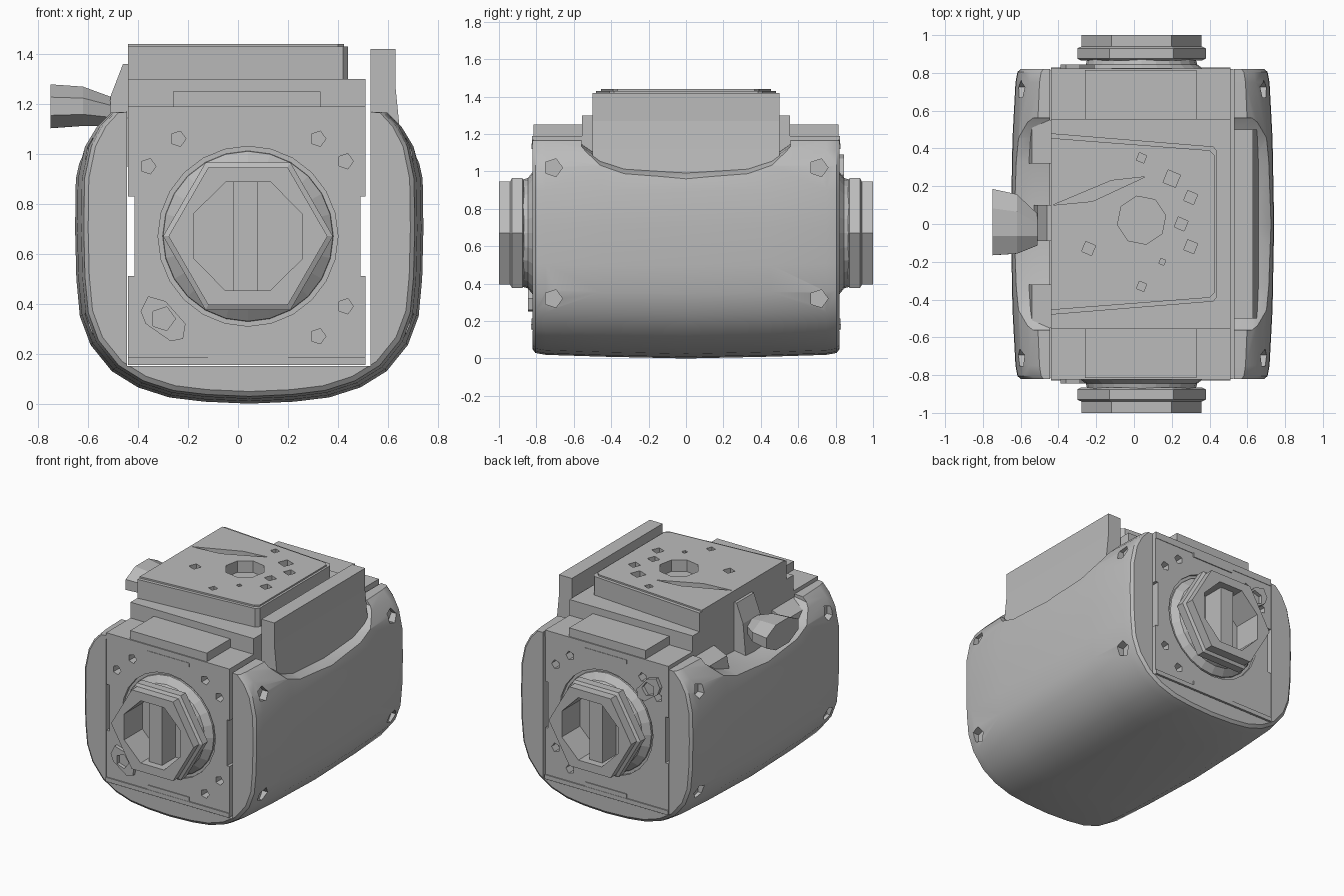
import bpy, bmesh, math

old = bpy.data.objects.get("Cube")
if old:
    bpy.data.objects.remove(old, do_unlink=True)

grey = bpy.data.materials.new("plain grey")
grey.use_nodes = True
grey.diffuse_color = (0.5, 0.5, 0.5, 1)
grey.node_tree.nodes["Principled BSDF"].inputs["Base Color"].default_value = (0.5, 0.5, 0.5, 1)

CX, HZ = 0.04, 0.67   # hub axis


def finish(name, bm):
    bmesh.ops.recalc_face_normals(bm, faces=bm.faces)
    me = bpy.data.meshes.new(name)
    bm.to_mesh(me)
    bm.free()
    me.materials.append(grey)
    ob = bpy.data.objects.new(name, me)
    bpy.context.collection.objects.link(ob)
    return ob


def place(axis, t, u, v):
    return {"x": (t, u, v), "y": (u, t, v), "z": (u, v, t)}[axis]


def loft(name, axis, rings):
    """Closed loft through rings of (position, outline)."""
    bm = bmesh.new()
    rows = [[bm.verts.new(place(axis, t, u, v)) for u, v in pts] for t, pts in rings]
    for a, b in zip(rows, rows[1:]):
        for i in range(len(a)):
            j = (i + 1) % len(a)
            bm.faces.new((a[i], a[j], b[j], b[i]))
    bm.faces.new(rows[0])
    bm.faces.new(rows[-1])
    return finish(name, bm)


def prism(name, axis, pts, lo, hi):
    return loft(name, axis, [(lo, pts), (hi, pts)])


def rect(u0, u1, v0, v1):
    return [(u0, v0), (u1, v0), (u1, v1), (u0, v1)]


def ngon(u, v, r, n, turn=0.0, squash=1.0):
    return [(u + r * math.cos(turn + math.tau * i / n),
             v + r * squash * math.sin(turn + math.tau * i / n)) for i in range(n)]


def box(name, x0, x1, y0, y1, z0, z1):
    return prism(name, "z", rect(x0, x1, y0, y1), z0, z1)


def cut(ob, cutter):
    mod = ob.modifiers.new("cut", "BOOLEAN")
    mod.operation = "DIFFERENCE"
    mod.solver = "EXACT"
    mod.object = cutter
    with bpy.context.temp_override(object=ob, active_object=ob, selected_objects=[ob]):
        bpy.ops.object.modifier_apply(modifier=mod.name)
    bpy.data.objects.remove(cutter, do_unlink=True)


def smooth(ob, angle):
    bpy.ops.object.select_all(action="DESELECT")
    ob.select_set(True)
    bpy.context.view_layer.objects.active = ob
    bpy.ops.object.shade_smooth_by_angle(angle=math.radians(angle))


# Rounded outer housing, bulging slightly along its length
half = [(0.18, 0.008), (0.32, 0.025), (0.445, 0.065), (0.55, 0.13), (0.635, 0.235), (0.678, 0.35),
        (0.692, 0.5), (0.697, 0.7), (0.694, 0.9), (0.665, 1.03), (0.62, 1.11), (0.565, 1.165), (0.47, 1.17)]
outline = [(0, 0)] + half + [(-u, v) for u, v in reversed(half)]


def ring(su, sv):
    return [(0.045 + u * su, 0.65 + (v - 0.65) * (sv if v < 0.65 else 1)) for u, v in outline]


def saddle(drop):
    """Dipped cutter outline in the side plane, lowered by drop."""
    return [(-0.56, 1.12 - drop), (-0.46, 1.05 - drop), (-0.33, 1.01 - drop), (0, 0.99 - drop),
            (0.33, 1.01 - drop), (0.46, 1.05 - drop), (0.56, 1.12 - drop), (0.56, 1.3), (-0.56, 1.3)]


steps = [(0.82, 0.925, 0.925), (0.805, 0.95, 0.955), (0.75, 0.965, 0.97), (0.45, 0.988, 0.985)]
rings = [(-y, ring(a, b)) for y, a, b in steps] + [(0, ring(1, 1))]
rings += [(y, ring(a, b)) for y, a, b in reversed(steps)]
shell = loft("housing_shell", "y", rings)
cut(shell, box("cutter", -0.445, 0.53, -1, 1, 0.15, 1.5))
# Sloping saddles under the guard and the connector, then side screw holes
cut(shell, loft("cutter", "x", [(0.5, saddle(-0.03)), (0.63, saddle(-0.015)), (0.72, saddle(0.025)), (0.8, saddle(0.09))]))
cut(shell, loft("cutter", "x", [(-0.44, saddle(-0.03)), (-0.54, saddle(-0.015)), (-0.63, saddle(0.025)), (-0.71, saddle(0.09))]))
for x0, x1 in ((-0.8, -0.56), (0.65, 0.9)):
    for y in (-0.71, 0.71):
        for z in (0.32, 1.02):
            cut(shell, prism("cutter", "x", ngon(y, z, 0.05, 5), x0, x1))
smooth(shell, 32)

# Upright side guard standing in its saddle
prism("side_guard", "y", [(0.53, 0.93), (0.53, 1.42), (0.63, 1.42), (0.63, 1.27), (0.645, 1.12),
                          (0.66, 1.0), (0.66, 0.93)], -0.5, 0.5)

# Top deck with a rim set off by a thin groove
box("top_base", -0.44, 0.51, -0.555, 0.555, 1.0, 1.3)
deck = prism("top_plate", "z", [(-0.44, -0.455), (0.4, -0.39), (0.425, -0.365),
                                (0.425, 0.365), (0.4, 0.39), (-0.44, 0.455)], 1.29, 1.44)
rim = prism("top_plate_rim", "z", [(-0.44, -0.48), (0.42, -0.41), (0.44, -0.385),
                                   (0.44, 0.385), (0.42, 0.41), (-0.44, 0.48)], 1.29, 1.43)
cut(rim, prism("cutter", "z", [(-0.5, -0.44), (0.4, -0.37), (0.4, 0.37), (-0.5, 0.44)], 1.2, 1.5))
cut(deck, prism("cutter", "z", ngon(CX, 0.02, 0.13, 8, 0.2), 1.36, 1.5))
for x, y, r in ((0.04, 0.35, 0.03), (0.04, -0.33, 0.03), (0.3, 0.14, 0.04), (0.25, 0, 0.04),
                (0.3, -0.12, 0.04), (0.2, 0.24, 0.05), (-0.24, -0.13, 0.04), (0.15, -0.2, 0.02)):
    cut(deck, prism("cutter", "z", ngon(x, y, r, 4, 0.4), 1.38, 1.5))
# Ragged slit across the deck
cut(deck, prism("cutter", "z", [(-0.43, 0.1), (-0.22, 0.12), (0.06, 0.25), (-0.12, 0.23)], 1.4, 1.5))

# Both ends: plate, ledges and hub
holes = ((-0.24, 1.06), (-0.36, 0.95), (0.32, 1.06), (0.43, 0.97), (0.43, 0.39), (0.32, 0.27))
for s, end in ((-1, "front"), (1, "back")):
    plate = prism(end + "_plate", "y", rect(-0.44, 0.51, 0.155, 1.15), s * 0.68, s * 0.82)
    for x0, x1 in ((-0.5, -0.415), (0.49, 0.6)):
        cut(plate, prism("cutter", "y", rect(x0, x1, 0.51, 0.83), s * 0.6, s * 0.9))
    cut(plate, prism("cutter", "y", ngon(CX, HZ, 0.36, 24), s * 0.8, s * 0.9))
    for x, z in holes:
        cut(plate, prism("cutter", "y", ngon(x, z, 0.032, 5), s * 0.76, s * 0.9))

    prism(end + "_top_ledge", "y", rect(-0.44, 0.51, 1.145, 1.19), s * 0.5, s * 0.823)
    prism(end + "_top_step", "y", rect(-0.26, 0.33, 1.18, 1.25), s * 0.5, s * 0.815)
    prism(end + "_bottom_rail", "y", rect(-0.44, 0.51, 0.155, 0.185), s * 0.8, s * 0.828)
    for z in (0.2, 1.135):
        prism(end + "_tab", "y", rect(-0.12, 0.2, z - 0.015, z + 0.015), s * 0.8, s * 0.826)

    # Torn oblong boss near one corner
    dz = 0.34 if s < 0 else 1.0
    boss = prism(end + "_boss", "y", [(-0.39, dz + 0.03), (-0.36, dz + 0.09), (-0.29, dz + 0.07), (-0.21, dz - 0.02),
                                      (-0.22, dz - 0.08), (-0.27, dz - 0.09), (-0.37, dz - 0.02)], s * 0.8, s * 0.845)
    cut(boss, prism("cutter", "y", ngon(-0.3, dz, 0.05, 5), s * 0.81, s * 0.9))

    # Round collar carrying a hexagonal nut with an open bore
    collar = loft(end + "_collar", "y", [(s * y, ngon(CX, HZ, r, 24)) for y, r in
                                         ((0.78, 0.345), (0.81, 0.34), (0.845, 0.295), (0.88, 0.285))])
    profile = [(0.865, 0.32), (0.875, 0.34), (0.93, 0.34), (0.94, 0.318), (1.0, 0.318)]
    nut = loft(end + "_hub_nut", "y", [(s * y, ngon(CX, HZ, r, 6)) for y, r in profile])
    for part in (collar, nut):
        cut(part, prism("cutter", "y", ngon(CX, HZ, 0.235, 8, 0.39), s * 0.8, s * 1.1))
    prism(end + "_hub_key", "y", rect(-0.02, 0.08, 0.45, 0.89), s * 0.78, s * 0.95)

# Cable connector on the right side
loft("connector_plug", "x", [(-0.75, ngon(0.01, 1.19, 0.19, 8, 0.39, 0.5)), (-0.62, ngon(0, 1.19, 0.17, 8, 0.39, 0.5)),
                             (-0.51, ngon(-0.03, 1.17, 0.09, 8, 0.39, 0.7))])
prism("connector_neck", "y", [(-0.53, 1.0), (-0.51, 1.23), (-0.46, 1.36), (-0.43, 1.36), (-0.43, 1.0)], -0.09, 0.1)
for s in (-1, 1):
    prism("connector_block", "y", [(-0.57, 0.95), (-0.54, 1.1), (-0.43, 1.15), (-0.43, 0.95)], s * 0.32, s * 0.55)
